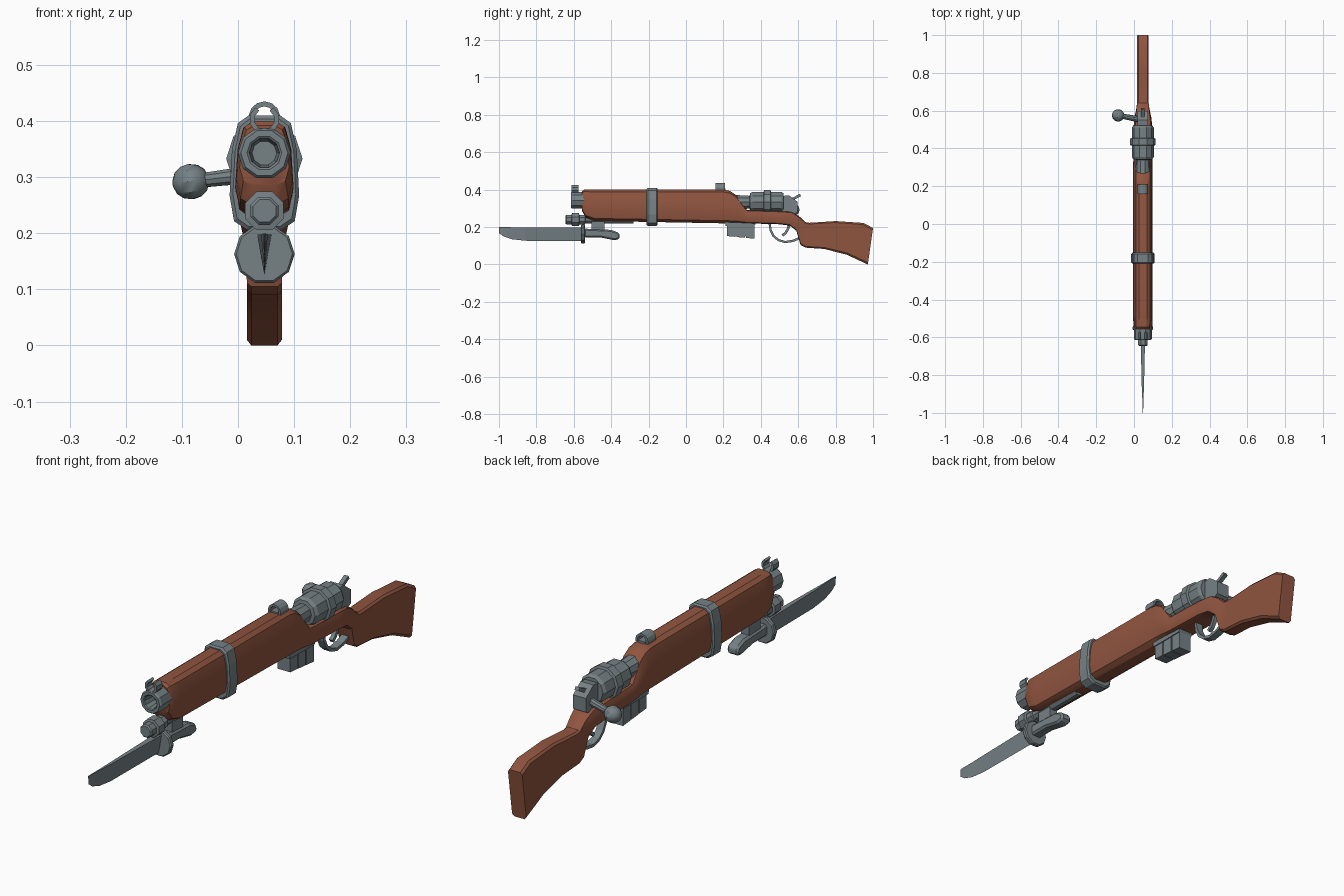
import bpy, bmesh, math
from mathutils import Vector

if "Cube" in bpy.data.objects:
    bpy.data.objects.remove(bpy.data.objects["Cube"])

CX = 0.047  # gun axis


def material(name, col):
    m = bpy.data.materials.new(name)
    m.diffuse_color = (*col, 1)
    m.use_nodes = True
    m.node_tree.nodes["Principled BSDF"].inputs["Base Color"].default_value = m.diffuse_color
    return m


WOOD = material("brown_wood", (0.28, 0.09, 0.05))
STEEL = material("grey_steel", (0.18, 0.22, 0.235))


def loft(name, rings, mat, smooth=None):
    """Skin a list of equal-length point rings and cap both ends."""
    bm = bmesh.new()
    vs = [[bm.verts.new(p) for p in r] for r in rings]
    n = len(vs[0])
    for a, b in zip(vs, vs[1:]):
        for i in range(n):
            j = (i + 1) % n
            bm.faces.new((a[i], a[j], b[j], b[i]))
    bm.faces.new(vs[0])
    bm.faces.new(vs[-1])
    bmesh.ops.recalc_face_normals(bm, faces=bm.faces)
    me = bpy.data.meshes.new(name)
    bm.to_mesh(me)
    bm.free()
    me.materials.append(mat)
    ob = bpy.data.objects.new(name, me)
    bpy.context.collection.objects.link(ob)
    if smooth:
        bpy.ops.object.select_all(action='DESELECT')
        ob.select_set(True)
        bpy.context.view_layer.objects.active = ob
        bpy.ops.object.shade_smooth_by_angle(angle=math.radians(smooth))
    return ob


def lathe(name, profile, cz, n=10, mat=STEEL):
    """Turn (y, radius) pairs about a lengthwise axis."""
    rings = []
    for y, r in profile:
        rings.append([(CX + r * math.sin((i + .5) * math.tau / n), y,
                       cz + r * math.cos((i + .5) * math.tau / n)) for i in range(n)])
    return loft(name, rings, mat)


def slab(name, pts, hw, mat=STEEL, bevel=0):
    """Extrude a (y, z) side profile across x."""
    ob = loft(name, [[(CX + s * hw, y, z) for y, z in pts] for s in (-1, 1)], mat)
    if bevel:
        b = ob.modifiers.new("bevel", 'BEVEL')
        b.width, b.segments = bevel, 1
    return ob


def ribbon(name, path, thick, half_width, place):
    """Sweep a flat bar along a planar path; place(u, v, w) gives 3D position."""
    rings = []
    for i, (u, v) in enumerate(path):
        a, b = path[max(i - 1, 0)], path[min(i + 1, len(path) - 1)]
        t = Vector((b[0] - a[0], b[1] - a[1])).normalized() * thick / 2
        rings.append([place(u - s * t.y, v + s * t.x, w * half_width)
                      for s, w in ((1, 1), (1, -1), (-1, -1), (-1, 1))])
    return loft(name, rings, STEEL)


def side(u, v, w):
    return (CX + w, u, v)


ROUND = [(.4, 1), (.72, .93), (.92, .7), (1, .3), (.85, .08), (.45, 0)]
BOXY = [(.75, 1), (1, .95), (1, .7), (1, .3), (1, .05), (.75, 0)]


def section(yt, zt, yb, zb, w, box):
    half = []
    for (u0, v0), (u1, v1) in zip(ROUND, BOXY):
        u, v = u0 + (u1 - u0) * box, v0 + (v1 - v0) * box
        half.append((u * w, yb + v * (yt - yb), zb + v * (zt - zb)))
    return ([(CX + x, y, z) for x, y, z in half]
            + [(CX - x, y, z) for x, y, z in reversed(half)])


# wooden stock: top point, bottom point, half width, boxiness
stock = [(-.555, .392, -.555, .285, .044, 0), (-.545, .4, -.535, .25, .05, 0),
         (-.49, .4, -.49, .233, .052, 0), (.2, .4, .2, .22, .052, 0),
         (.235, .393, .235, .22, .052, 0), (.27, .37, .27, .22, .052, 0),
         (.3, .325, .3, .22, .052, .1), (.325, .292, .325, .22, .051, .3),
         (.5, .286, .5, .215, .05, .4), (.565, .282, .555, .208, .046, .4),
         (.605, .258, .59, .18, .038, .6), (.64, .226, .612, .105, .031, 1),
         (.66, .223, .64, .09, .031, 1), (.8, .232, .74, .083, .031, 1),
         (.95, .222, .86, .052, .031, 1), (1, .195, .972, 0, .031, 1)]
loft("stock", [section(*s) for s in stock], WOOD, 30)

# barrel band
loft("barrel_band", [section(y, .4 + d, y, .216 - d, .052 + d, .15)
                     for y, d in ((-.21, .004), (-.204, .01), (-.158, .01), (-.152, .004))], STEEL)

# muzzle with bore, rod under it, receiver
lathe("muzzle", [(-.56, .022), (-.612, .027), (-.615, .031), (-.615, .042),
                 (-.608, .047), (-.54, .047)], .343)
lathe("bayonet_rod", [(-.645, .022), (-.64, .027), (-.612, .027), (-.61, .037), (-.572, .037),
                      (-.57, .027), (-.54, .027), (-.538, .022), (-.28, .022)], .24, 8)
lathe("receiver", [(.24, .042), (.34, .036), (.342, .05), (.355, .058), (.415, .058), (.418, .068),
                   (.452, .068), (.455, .058), (.51, .058), (.522, .05)], .333)

# bolt housing behind the receiver, and cocking lever
slab("bolt_housing", [(.5, .365), (.55, .37), (.597, .335), (.597, .28), (.56, .26), (.5, .27)], .028)
ribbon("cocking_lever", [(.54, .345), (.575, .352), (.612, .372)], .014, .009, side)

# bolt handle
a, b = Vector((.04, .552, .307)), Vector((-.075, .573, .293))
d = (b - a).normalized()
e = d.cross(Vector((0, 0, 1))).normalized()
f = d.cross(e)


def disc(c, r, n=10):
    return [c + r * (math.cos(i * math.tau / n) * e + math.sin(i * math.tau / n) * f) for i in range(n)]


loft("bolt_handle", [disc(a, .017), disc(b, .013)], STEEL)
ball = Vector((-.084, .575, .292))
loft("bolt_knob", [disc(ball + d * .033 * math.cos(t), .033 * math.sin(t))
                   for t in [math.radians(12 + 26 * k) for k in range(7)]], STEEL, 30)

# sights: open horns in front, small arch at the rear
for name, cz, r, start, end, y, hw in (("front_sight", .403, .0225, -235, 55, -.593, .018),
                                       ("rear_sight", .407, .0235, -20, 200, .184, .025)):
    arc = []
    for k in range(9):
        t = math.radians(start + (end - start) * k / 8)
        arc.append((r * math.cos(t), cz + r * math.sin(t)))
    ribbon(name, arc, .009, hw, lambda u, v, w, y=y: (CX + u, y + w, v))
slab("rear_sight_base", [(.16, .395), (.21, .395), (.21, .406), (.16, .406)], .016)

# magazine: top plate and three stepped blocks
slab("magazine_plate", [(.208, .23), (.38, .23), (.365, .207), (.212, .207)], .032)
for k in range(3):
    y0, z0 = .218 + k * .051, .152 - k * .005
    slab("magazine_block_%d" % (k + 1), [(y0, .22), (y0 + .046, .22), (y0 + .046, z0 - .004), (y0, z0)], .028)
slab("magazine_core", [(.222, .22), (.36, .22), (.36, .147), (.222, .16)], .024)

# trigger and guard
ribbon("trigger_guard", [(.447, .222), (.452, .185), (.468, .152), (.495, .13), (.53, .12),
                         (.57, .126), (.61, .142)], .012, .015, side)
ribbon("trigger", [(.555, .225), (.545, .19), (.532, .168), (.515, .155)], .014, .008, side)

# bayonet: wedge blade, round guard, grip, lug
blade = [(-1, .2, .168, .001), (-.975, .2, .15, .002), (-.93, .199, .135, .003), (-.86, .198, .127, .006),
         (-.55, .198, .125, .013)]
loft("bayonet_blade", [[(CX - w, y, zt), (CX + w, y, zt), (CX, y, zb)] for y, zt, zb, w in blade], STEEL)
lathe("bayonet_guard", [(-.562, .05), (-.557, .054), (-.545, .054), (-.54, .05)], .163)
slab("bayonet_grip", [(-.545, .145), (-.46, .145), (-.385, .13), (-.358, .135), (-.352, .15), (-.36, .17),
                      (-.4, .185), (-.545, .192)], .024, bevel=.009)
slab("bayonet_lug", [(-.505, .175), (-.435, .175), (-.435, .23), (-.505, .23)], .018)
